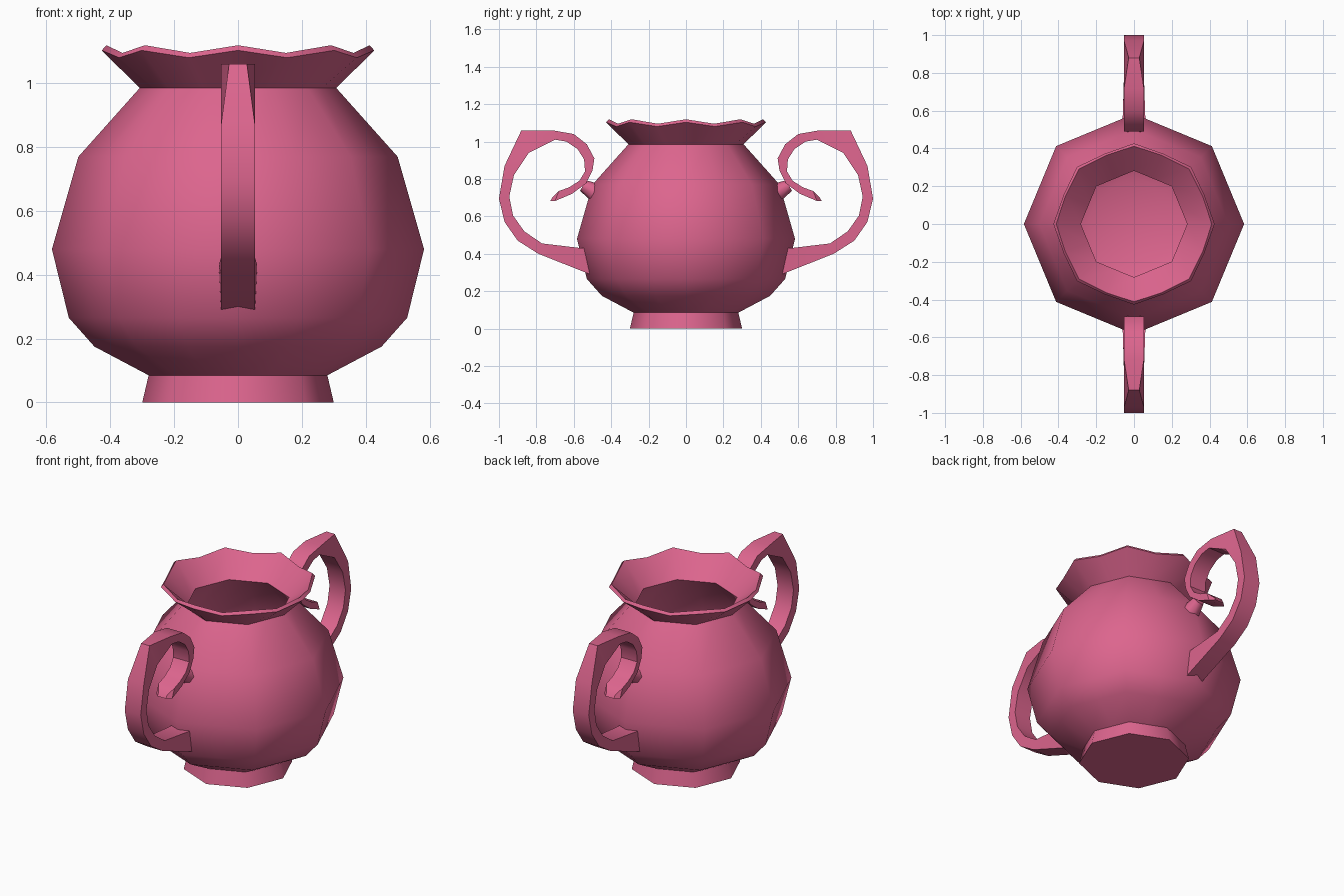
import bpy, bmesh
from math import cos, sin, pi, radians
from mathutils import Vector

if "Cube" in bpy.data.objects:
    bpy.data.objects.remove(bpy.data.objects["Cube"])

pink = bpy.data.materials.new("pink_glaze")
pink.diffuse_color = (0.72, 0.13, 0.27, 1)
pink.use_nodes = True
pink.node_tree.nodes["Principled BSDF"].inputs["Base Color"].default_value = pink.diffuse_color


def finish(bm, name, angle):
    bmesh.ops.recalc_face_normals(bm, faces=bm.faces)
    me = bpy.data.meshes.new(name)
    bm.to_mesh(me)
    bm.free()
    ob = bpy.data.objects.new(name, me)
    bpy.context.collection.objects.link(ob)
    me.materials.append(pink)
    bpy.ops.object.select_all(action='DESELECT')
    ob.select_set(True)
    bpy.context.view_layer.objects.active = ob
    bpy.ops.object.shade_smooth_by_angle(angle=radians(angle))
    return ob


# Vase: octagonal lathe; every second column lies mid-facet so the rim can wave
C = cos(pi / 8)
outer = [(0.30, 0), (0.28, 0.085), (0.45, 0.175), (0.53, 0.265),
         (0.583, 0.48), (0.50, 0.77), (0.308, 0.985)]
inner = [(0.282, 0.985), (0.47, 0.76), (0.55, 0.48), (0.50, 0.28),
         (0.42, 0.20), (0.25, 0.12)]
rings = [(r, r * C, z, z) for r, z in outer]
rings += [(0.427, 0.403, 1.103, 1.08), (0.412, 0.392, 1.119, 1.095)]
rings += [(r, r * C, z, z) for r, z in inner]

bm = bmesh.new()
cols = []
for r, rm, z, zm in rings:
    cols.append([bm.verts.new(((rm if i % 2 else r) * cos(i * pi / 8),
                               (rm if i % 2 else r) * sin(i * pi / 8),
                               zm if i % 2 else z)) for i in range(16)])
for a, b in zip(cols, cols[1:]):
    for i in range(16):
        j = (i + 1) % 16
        bm.faces.new((a[i], a[j], b[j], b[i]))
bm.faces.new(cols[0])
bm.faces.new(cols[-1])
finish(bm, "vase_body", 50)

# Scroll handle stations: outer y, z, inner y, z
path = [(0.50, 0.285, 0.51, 0.43), (0.53, 0.297, 0.56, 0.43),
        (0.79, 0.40, 0.77, 0.455), (0.90, 0.47, 0.865, 0.52),
        (0.97, 0.57, 0.925, 0.605), (1.0, 0.695, 0.945, 0.705),
        (0.97, 0.87, 0.92, 0.82), (0.88, 1.06, 0.84, 0.94),
        (0.715, 1.06, 0.70, 1.01), (0.60, 1.04, 0.64, 1.0),
        (0.53, 0.985, 0.58, 0.96), (0.49, 0.91, 0.545, 0.905),
        (0.50, 0.845, 0.54, 0.84), (0.535, 0.775, 0.57, 0.79),
        (0.61, 0.72, 0.625, 0.755), (0.70, 0.682, 0.68, 0.735),
        (0.725, 0.683, 0.715, 0.70)]

for side, label in ((-1, "front"), (1, "back")):
    bm = bmesh.new()
    loops = []
    for k, (yo, zo, yi, zi) in enumerate(path):
        wo = 0.028 if k in (7, 16) else 0.053    # pinched top corner and tip
        wi = 0.06 if k < 2 else 0.028 if k == 16 else 0.053
        loops.append([bm.verts.new((x, side * y, z)) for x, y, z in
                      ((-wo, yo, zo), (wo, yo, zo), (wi, yi, zi), (-wi, yi, zi))])
    for a, b in zip(loops, loops[1:]):
        for i in range(4):
            j = (i + 1) % 4
            bm.faces.new((a[i], a[j], b[j], b[i]))
    bm.faces.new(loops[0])
    bm.faces.new(loops[-1])
    finish(bm, label + "_handle", 35)

    # Small peg joining the scroll to the shoulder
    p, q = Vector((0, side * 0.49, 0.73)), Vector((0, side * 0.55, 0.765))
    bm = bmesh.new()
    bmesh.ops.create_cone(bm, cap_ends=True, segments=8, radius1=0.05,
                          radius2=0.032, depth=(q - p).length)
    rot = (q - p).to_track_quat('Z', 'Y')
    for v in bm.verts:
        v.co = rot @ v.co + (p + q) / 2
    finish(bm, label + "_peg", 50)
